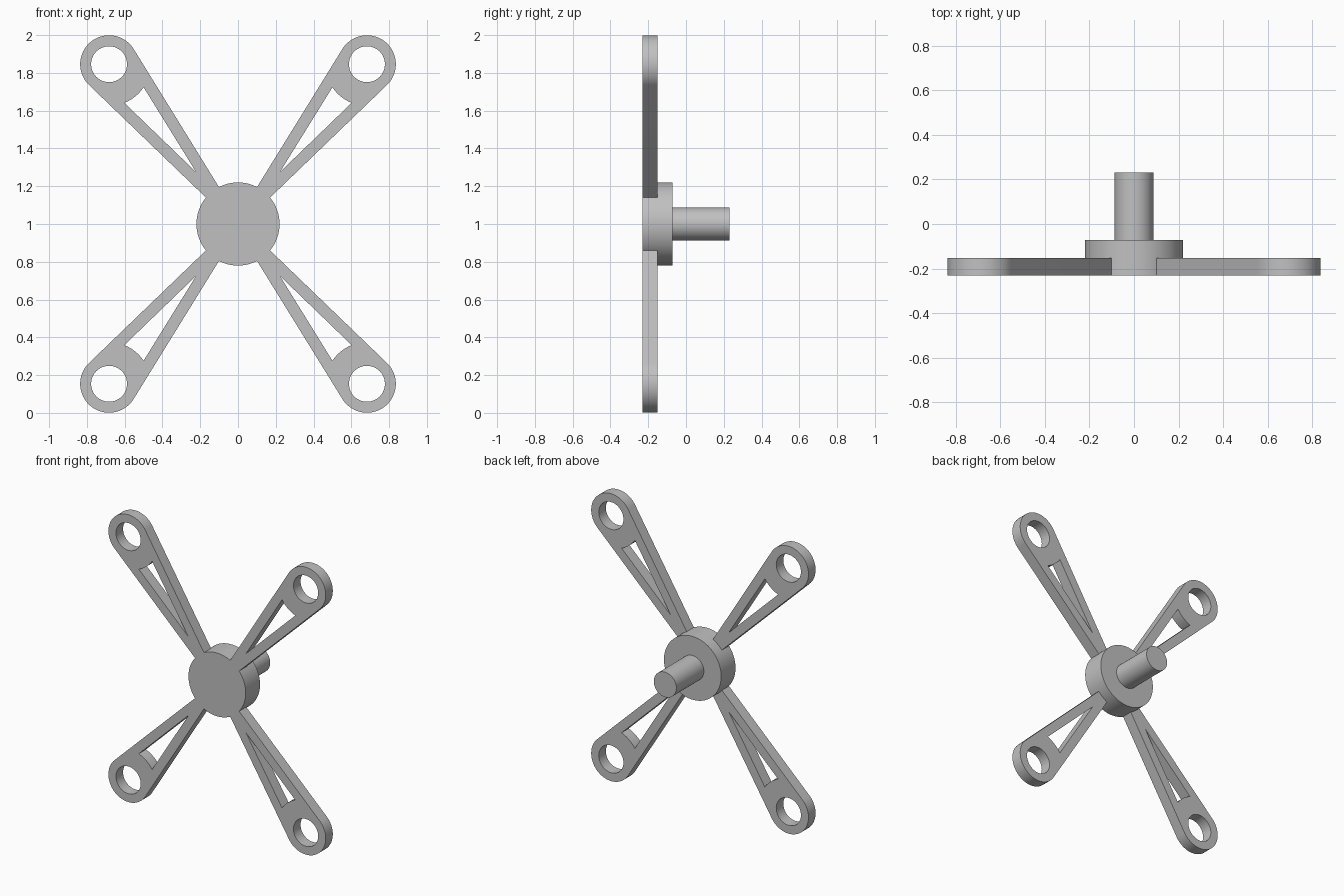
import bpy, bmesh, math

cube = bpy.data.objects.get("Cube")
if cube:
    bpy.data.objects.remove(cube, do_unlink=True)

grey = bpy.data.materials.new("light_grey")
grey.use_nodes = True
colour = (0.53, 0.53, 0.53, 1)
grey.diffuse_color = colour
grey.node_tree.nodes["Principled BSDF"].inputs["Base Color"].default_value = colour

FRONT, ARM_BACK, HUB_BACK, SHAFT_END = -0.23, -0.152, -0.072, 0.23
CENTRE_Z = 1.0
HUB_R, SHAFT_R = 0.22, 0.087
REACH, RING_R, HOLE_R = 1.087, 0.153, 0.095   # arm length and end ring
ARM_ANGLE = math.radians(51.1)


def arc(cx, r, start, end, steps):
    """Points on an arc centred on the arm axis, both ends included."""
    return [(cx + r * math.cos(start + (end - start) * i / steps),
             r * math.sin(start + (end - start) * i / steps))
            for i in range(steps + 1)]


def circle(cx, r, n=64):
    return arc(cx, r, 0, math.tau, n)[:-1]


def plate(name, shapes, y0, y1):
    """Extrude flat shapes, each a turn angle and an outline plus holes."""
    bm = bmesh.new()
    for turn, loops in shapes:
        c, s = math.cos(turn), math.sin(turn)
        edges = []
        for loop in loops:
            vs = [bm.verts.new((u * c - v * s, y0, CENTRE_Z + u * s + v * c))
                  for u, v in loop]
            edges += [bm.edges.new((vs[i - 1], vs[i])) for i in range(len(vs))]
        bmesh.ops.triangle_fill(bm, edges=edges, use_beauty=True,
                                use_dissolve=False, normal=(0, -1, 0))
    ext = bmesh.ops.extrude_face_region(bm, geom=bm.faces[:], use_keep_orig=True)
    for v in ext["geom"]:
        if isinstance(v, bmesh.types.BMVert):
            v.co.y = y1
    bmesh.ops.recalc_face_normals(bm, faces=bm.faces[:])
    mesh = bpy.data.meshes.new(name)
    bm.to_mesh(mesh)
    bm.free()
    mesh.materials.append(grey)
    obj = bpy.data.objects.new(name, mesh)
    bpy.context.collection.objects.link(obj)
    return obj


def activate(obj):
    bpy.ops.object.select_all(action="DESELECT")
    obj.select_set(True)
    bpy.context.view_layer.objects.active = obj


# Tapered arm: rounded outer end tangent to straight sides, buried root
slope = math.asin(0.125)
tangent = math.pi / 2 + slope
root_u = 0.13
root_v = RING_R / math.cos(slope) - (REACH - root_u) * math.tan(slope)
outline = [(root_u, -root_v)] + arc(REACH, RING_R, -tangent, tangent, 48) + [(root_u, root_v)]

# Triangular window closed by an arc concentric with the ring
half = math.asin(0.0655 / HUB_R)
window = [(0.353, 0)] + arc(REACH, HUB_R, math.pi + half, math.pi - half, 10)

arm = [outline, circle(REACH, HOLE_R), window]
turns = [ARM_ANGLE, math.pi - ARM_ANGLE, math.pi + ARM_ANGLE, -ARM_ANGLE]
arms = plate("arms", [(t, arm) for t in turns], FRONT, ARM_BACK)

# Hub fused with the four arms
hub = plate("hub_with_arms", [(0, [circle(0, HUB_R, 96)])], FRONT, HUB_BACK)
fuse = hub.modifiers.new("fuse_arms", "BOOLEAN")
fuse.operation = "UNION"
fuse.solver = "EXACT"
fuse.object = arms
activate(hub)
bpy.ops.object.modifier_apply(modifier=fuse.name)
bpy.data.objects.remove(arms, do_unlink=True)

# Rear shaft
shaft = plate("rear_shaft", [(0, [circle(0, SHAFT_R)])], HUB_BACK, SHAFT_END)

for obj in (hub, shaft):
    activate(obj)
    bpy.ops.object.shade_smooth_by_angle(angle=math.radians(30))
